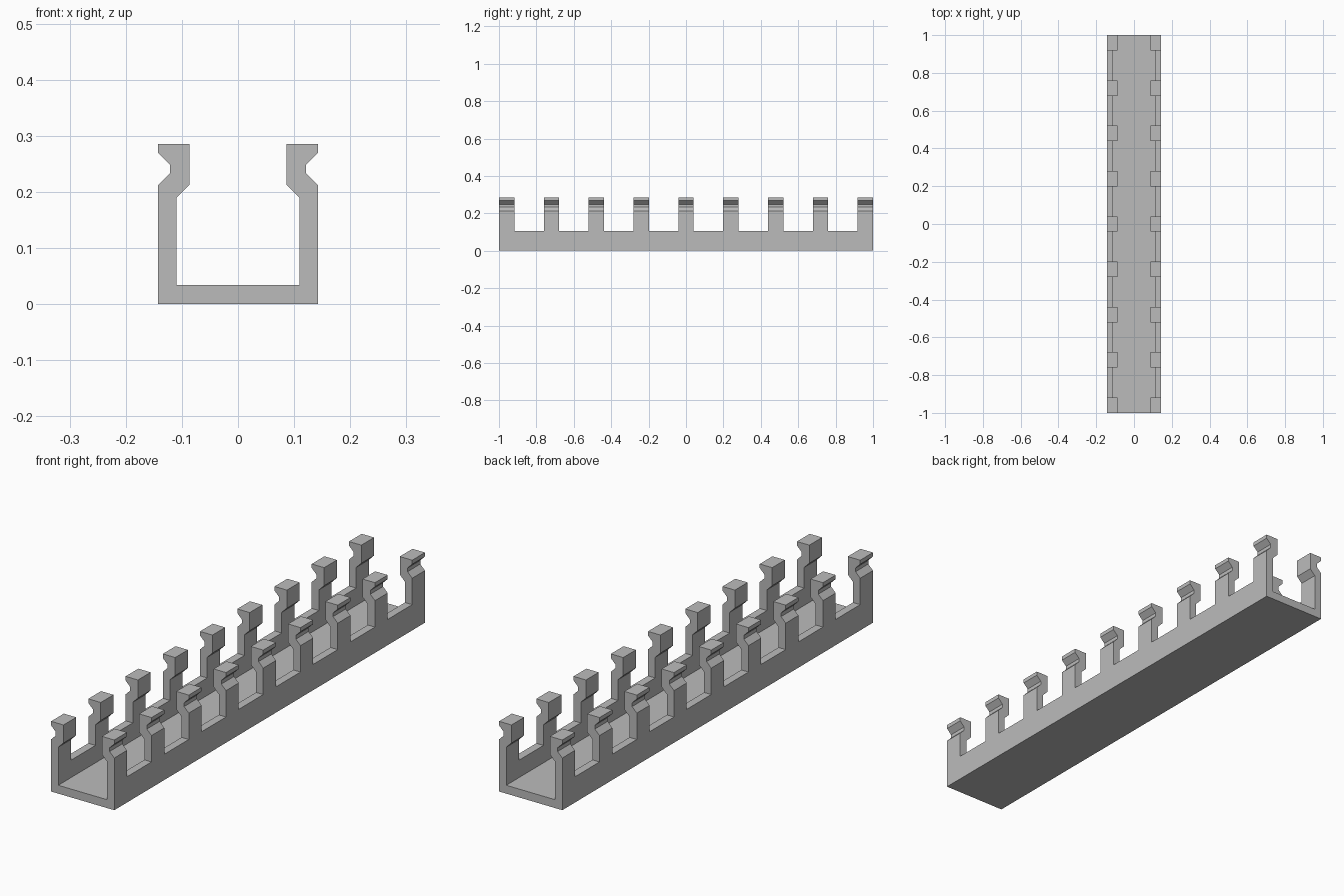
import bpy
import bmesh

cube = bpy.data.objects.get("Cube")
if cube:
    bpy.data.objects.remove(cube, do_unlink=True)

GREY = (0.5, 0.5, 0.5, 1.0)
plastic = bpy.data.materials.new("grey_plastic")
plastic.use_nodes = True
plastic.diffuse_color = GREY
plastic.node_tree.nodes["Principled BSDF"].inputs["Base Color"].default_value = GREY

LENGTH = 2.0
OUTER, INNER = 0.1425, 0.11     # half widths of the channel
FLOOR, SILL = 0.034, 0.105      # floor thickness, height of the low side wall
FINGERS, FINGER_WIDTH = 9, 0.082


def extrude_profile(name, profile, y_start, y_end):
    """Extrude a closed x-z outline along y."""
    bm = bmesh.new()
    face = bm.faces.new([bm.verts.new((x, y_start, z)) for x, z in profile])
    result = bmesh.ops.extrude_face_region(bm, geom=[face])
    moved = [v for v in result["geom"] if isinstance(v, bmesh.types.BMVert)]
    bmesh.ops.translate(bm, verts=moved, vec=(0, y_end - y_start, 0))
    bmesh.ops.recalc_face_normals(bm, faces=bm.faces)
    mesh = bpy.data.meshes.new(name)
    bm.to_mesh(mesh)
    bm.free()
    mesh.materials.append(plastic)
    obj = bpy.data.objects.new(name, mesh)
    bpy.context.collection.objects.link(obj)
    return obj


# U-shaped channel with low side walls
half = [(OUTER, 0), (OUTER, SILL), (INNER, SILL), (INNER, FLOOR)]
channel = extrude_profile("channel", half + [(-x, z) for x, z in reversed(half)],
                          -LENGTH / 2, LENGTH / 2)

# Finger outline: straight post, inner lip and notched outer edge for the lid
finger = [
    (INNER, SILL), (OUTER, SILL), (OUTER, 0.2125),
    (0.1215, 0.2335), (0.1215, 0.2485), (OUTER, 0.2695),
    (OUTER, 0.286), (0.0865, 0.286), (0.0865, 0.2125), (INNER, 0.189),
]

# Row of fingers along each wall
pitch = (LENGTH - FINGER_WIDTH) / (FINGERS - 1)
for side, label in ((1, "left"), (-1, "right")):
    outline = [(side * x, z) for x, z in finger]
    for i in range(FINGERS):
        y = -LENGTH / 2 + i * pitch
        extrude_profile(f"{label}_finger_{i + 1}", outline, y, y + FINGER_WIDTH)
